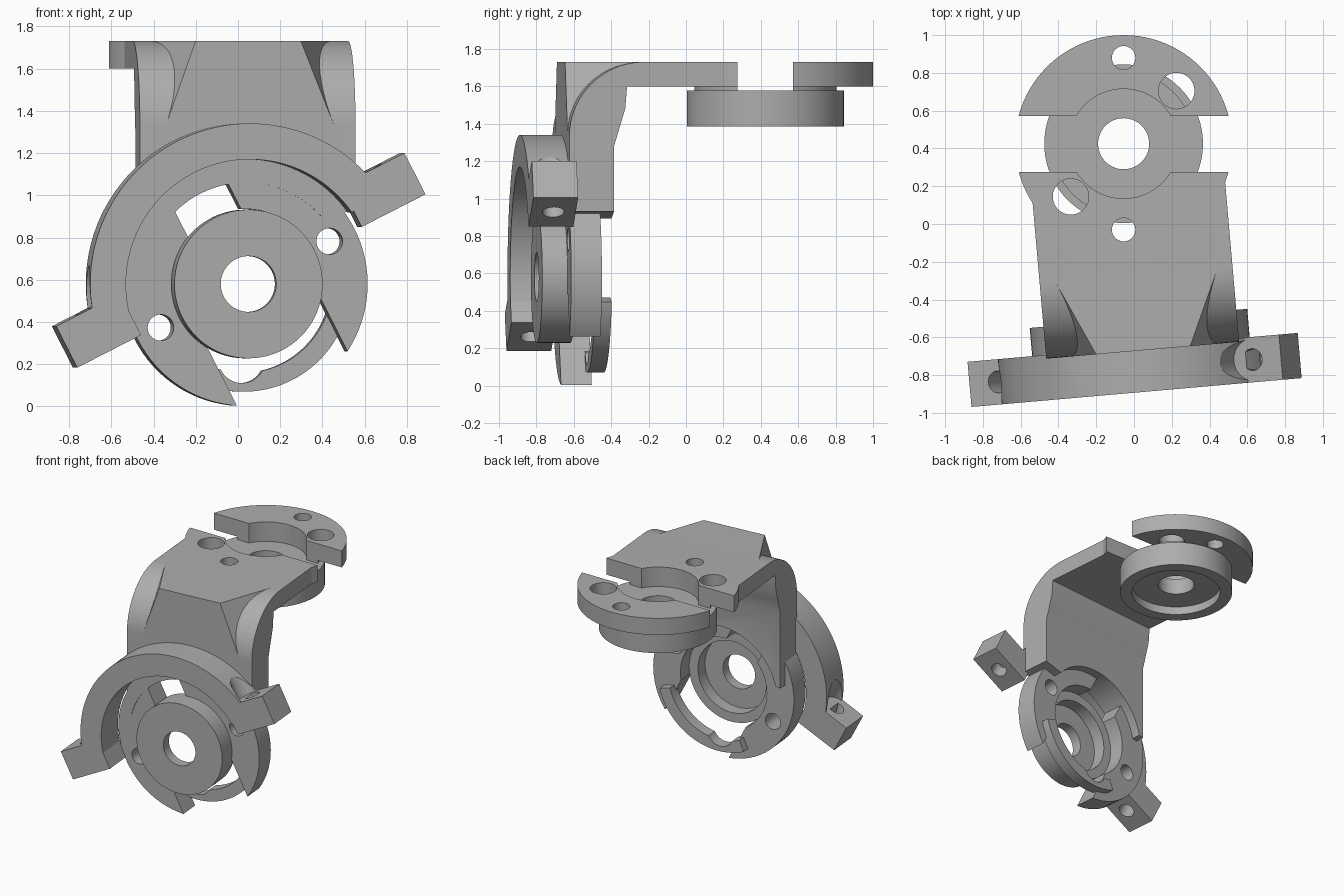
import bpy, bmesh
from math import cos, sin, radians, pi
from mathutils import Matrix

if "Cube" in bpy.data.objects:
    bpy.data.objects.remove(bpy.data.objects["Cube"])

grey = bpy.data.materials.new("plain_grey")
grey.use_nodes = True
grey.diffuse_color = (0.42, 0.42, 0.42, 1)
grey.node_tree.nodes["Principled BSDF"].inputs["Base Color"].default_value = grey.diffuse_color

# Frames: the bracket is yawed slightly, the front joint is also rolled
YAW = Matrix.Rotation(radians(5), 4, 'Z')
FACE = YAW @ Matrix.Translation((-0.02, 0, 0.58)) @ Matrix.Rotation(pi / 2, 4, 'X')
JOINT = FACE @ Matrix.Rotation(radians(27), 4, 'Z')
SIDE = YAW @ Matrix(((0, 0, 1, 0), (1, 0, 0, 0), (0, 1, 0, 0), (0, 0, 0, 1)))
TOP = Matrix.Translation((-0.055, 0.425, 0))


def arc(r, a, b, n=96, c=(0, 0)):
    steps = [radians(a + (b - a) * i / n) for i in range(n + 1)]
    return [(c[0] + r * cos(t), c[1] + r * sin(t)) for t in steps]


def circle(r, c=(0, 0)):
    return arc(r, 0, 360, c=c)[:-1]


def rect(u0, u1, v0, v1):
    return [(u0, v0), (u1, v0), (u1, v1), (u0, v1)]


def sector(r0, r1, a, b):
    return arc(r1, a, b) + arc(r0, b, a)


def finish(name, bm, frame):
    bmesh.ops.transform(bm, matrix=frame, verts=bm.verts)
    bmesh.ops.recalc_face_normals(bm, faces=bm.faces)
    mesh = bpy.data.meshes.new(name)
    bm.to_mesh(mesh)
    bm.free()
    mesh.materials.append(grey)
    obj = bpy.data.objects.new(name, mesh)
    bpy.context.scene.collection.objects.link(obj)
    return obj


def prism(name, outline, w0, w1, frame):
    bm = bmesh.new()
    face = bm.faces.new([bm.verts.new((u, v, w0)) for u, v in outline])
    new = bmesh.ops.extrude_face_region(bm, geom=[face])["geom"]
    bmesh.ops.translate(bm, vec=(0, 0, w1 - w0),
                        verts=[g for g in new if isinstance(g, bmesh.types.BMVert)])
    return finish(name, bm, frame)


def cut(obj, outline, w0, w1, frame):
    tool = prism("cutter", outline, w0, w1, frame)
    tool.hide_render = True
    mod = obj.modifiers.new("cut", 'BOOLEAN')
    mod.operation, mod.solver, mod.object = 'DIFFERENCE', 'EXACT', tool
    graph = bpy.context.evaluated_depsgraph_get()
    mesh = bpy.data.meshes.new_from_object(obj.evaluated_get(graph))
    obj.modifiers.clear()
    obj.data = mesh
    bpy.data.objects.remove(tool)


parts = []

# Bent bracket body with a rounded elbow
elbow = arc(0.4, 180, 90, 24, (-0.27, 1.33))
inside = [(0.2, 1.73), (0.2, 1.6), (-0.36, 1.6), (-0.37, 1.48),
          (-0.4, 1.38), (-0.43, 1.28), (-0.43, 0.5), (-0.67, 0.5)]
body = prism("bracket_body", elbow + inside, -0.525, 0.5, SIDE)
cut(body, [(-0.8, 0.03), (0.8, 0.42), (0.8, -0.8), (-0.8, -0.8)], 0.2, 0.9, FACE)
cut(body, circle(0.48), 0.2, 0.9, FACE)
cut(body, circle(0.29), 1.5, 1.9, TOP)
parts.append(body)

# Sharp central corner filling the elbow
bm = bmesh.new()
for x0, x1, y, z in ((-0.26, 0.24, -0.67, 1.73), (-0.45, 0.43, -0.25, 1.73),
                     (-0.43, 0.43, -0.67, 1.25), (-0.4, 0.4, -0.45, 1.5)):
    for x in (x0, x1):
        bm.verts.new((x, y, z))
bmesh.ops.convex_hull(bm, input=bm.verts)
parts.append(finish("elbow_corner", bm, YAW))

# Split top plate, with a lower seat that meets the hub
plate = prism("top_plate", circle(0.575), 1.6, 1.73, TOP)
seat = prism("top_plate_seat", circle(0.38), 1.56, 1.61, TOP)
for obj in (plate, seat):
    cut(obj, circle(0.29), 1.5, 1.9, TOP)
    cut(obj, rect(-0.8, 0.8, -0.15, 0.147), 1.5, 1.9, TOP)
for obj in (plate, body):
    for sign in (1, -1):
        cut(obj, circle(0.095, (0.28 * sign, 0.28 * sign)), 1.5, 1.9, TOP)
        cut(obj, circle(0.062, (0, 0.455 * sign)), 1.5, 1.9, TOP)
parts += [plate, seat]

# Top hub, hollow underneath
hub = prism("top_hub", circle(0.42), 1.385, 1.577, TOP)
cut(hub, circle(0.33), 1.3, 1.45, TOP)
cut(hub, circle(0.135), 1.3, 1.9, TOP)
parts.append(hub)

# Front joint plate with slots and screw holes
front = prism("front_plate", circle(0.578), 0.5, 0.665, JOINT)
cut(front, circle(0.355), 0.3, 0.9, JOINT)
cut(front, rect(-0.145, 0.14, 0, 0.49), 0.3, 0.9, JOINT)
cut(front, rect(-0.3, 0.285, -0.9, 0), 0.3, 0.9, JOINT)
for u in (-0.455, 0.445):
    cut(front, circle(0.062, (u, 0)), 0.3, 0.9, JOINT)
parts.append(front)

# Front hub, hollow behind
front_hub = prism("front_hub", circle(0.352), 0.62, 0.8, JOINT)
cut(front_hub, circle(0.28), 0.5, 0.72, JOINT)
cut(front_hub, circle(0.132), 0.5, 0.9, JOINT)
parts.append(front_hub)

# Thin rear crescent below the hub
crescent = prism("rear_crescent", sector(0.42, 0.51, -140, -42), 0.44, 0.53, JOINT)
cut(crescent, circle(0.11, (-0.17, -0.316)), 0.3, 0.9, JOINT)
parts.append(crescent)

# Guard ring and its two drilled lugs
guard = prism("guard_ring", sector(0.59, 0.76, 8, 170), 0.65, 0.89, JOINT)
ACROSS = JOINT @ Matrix.Rotation(-pi / 2, 4, 'X')
for name, u, v in (("left_lug", 0.765, 0.0), ("right_lug", -0.742, 0.02)):
    lug = prism(name, rect(u - 0.17, u + 0.17, v, v + 0.22), 0.65, 0.89, JOINT)
    cut(lug, circle(0.058, (u, -0.77)), -0.5, 0.6, ACROSS)
    cut(guard, circle(0.11, (u, -0.77)), v + 0.22, v + 0.7, ACROSS)
    parts.append(lug)
parts.append(guard)

# Smooth the curved walls and keep the edges crisp
bpy.ops.object.select_all(action='DESELECT')
for obj in parts:
    obj.select_set(True)
bpy.context.view_layer.objects.active = body
bpy.ops.object.shade_smooth_by_angle(angle=radians(30))
